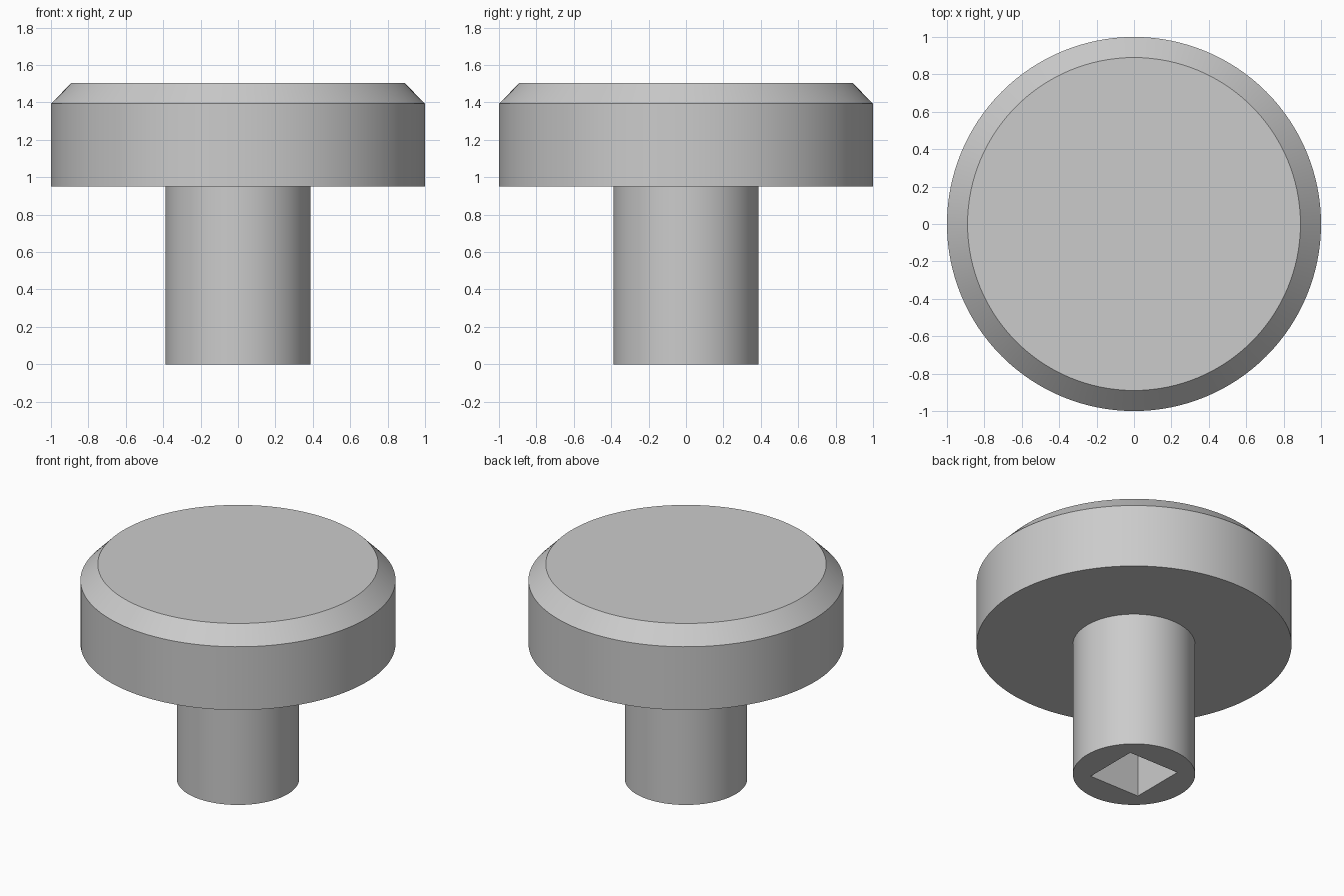
import bpy
import bmesh
from math import pi, radians
from mathutils import Vector

cube = bpy.data.objects.get("Cube")
if cube:
    bpy.data.objects.remove(cube, do_unlink=True)

SIDES = 128
HEAD_R, STEM_R, FACE_R = 1.0, 0.388, 0.89
HEAD_BASE, RIM, TOP = 0.95, 1.393, 1.505
SOCKET_WIDTH, SOCKET_DEPTH = 0.39, 0.6

# Single plain grey
grey = bpy.data.materials.new("grey")
grey.use_nodes = True
colour = (0.6, 0.6, 0.6, 1)
grey.diffuse_color = colour
grey.node_tree.nodes["Principled BSDF"].inputs["Base Color"].default_value = colour


def lathe(name, profile):
    """Spin a closed (radius, height) profile about z into a solid."""
    bm = bmesh.new()
    verts = [bm.verts.new((r, 0, z)) for r, z in profile]
    edges = [bm.edges.new(pair) for pair in zip(verts, verts[1:])]
    bmesh.ops.spin(bm, geom=verts + edges, cent=(0, 0, 0), axis=(0, 0, 1),
                   angle=2 * pi, steps=SIDES, use_merge=True)
    bmesh.ops.remove_doubles(bm, verts=bm.verts, dist=0.0001)
    # Flat caps at both ends
    bmesh.ops.holes_fill(bm, edges=[e for e in bm.edges if e.is_boundary], sides=0)
    bmesh.ops.recalc_face_normals(bm, faces=bm.faces)
    mesh = bpy.data.meshes.new(name)
    bm.to_mesh(mesh)
    bm.free()
    mesh.materials.append(grey)
    obj = bpy.data.objects.new(name, mesh)
    bpy.context.collection.objects.link(obj)
    return obj


# Stem and chamfered round head, one solid
knob = lathe("knob_head_and_stem", [
    (STEM_R, 0), (STEM_R, HEAD_BASE), (HEAD_R, HEAD_BASE),
    (HEAD_R, RIM), (FACE_R, TOP)])

# Square blind socket in the foot of the stem
bpy.ops.mesh.primitive_cube_add(size=1)
cutter = bpy.context.object
cutter.name = "socket_cutter"
cutter.hide_render = True
cutter.scale = Vector((SOCKET_WIDTH, SOCKET_WIDTH, 2 * SOCKET_DEPTH))
cutter.data.materials.append(grey)

socket = knob.modifiers.new("socket", 'BOOLEAN')
socket.operation = 'DIFFERENCE'
socket.solver = 'EXACT'
socket.object = cutter

bpy.ops.object.select_all(action='DESELECT')
knob.select_set(True)
bpy.context.view_layer.objects.active = knob
bpy.ops.object.modifier_apply(modifier=socket.name)
bpy.data.objects.remove(cutter, do_unlink=True)

# Smooth walls, crisp edges
bpy.ops.object.shade_smooth_by_angle(angle=radians(30))
